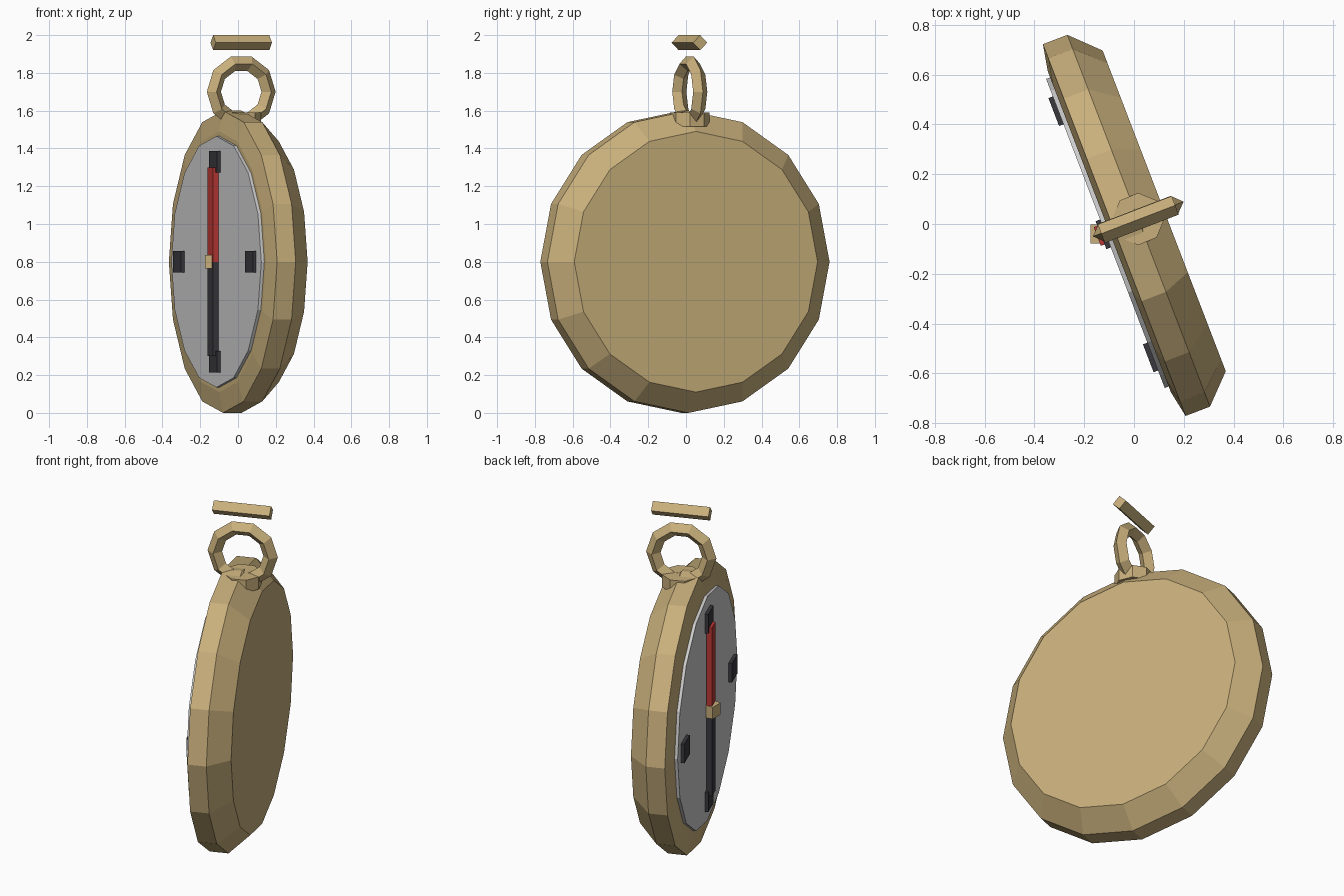
import bpy, bmesh, math
from mathutils import Matrix, Vector

if "Cube" in bpy.data.objects:
    bpy.data.objects.remove(bpy.data.objects["Cube"])

# Whole compass is turned about z; locally the dial faces -y
TURN = Matrix.Translation((0, 0.006, 0)) @ Matrix.Rotation(math.radians(-69), 4, 'Z')
CZ = 0.8


def material(name, rgb):
    m = bpy.data.materials.new(name)
    m.diffuse_color = (*rgb, 1)
    m.use_nodes = True
    m.node_tree.nodes["Principled BSDF"].inputs["Base Color"].default_value = m.diffuse_color
    return m


BRASS = material("brass", (0.58, 0.43, 0.20))
RED = material("red_paint", (0.50, 0.04, 0.035))
DARK = material("dark_paint", (0.04, 0.04, 0.048))


def finish(name, bm, matrix, mat):
    bmesh.ops.recalc_face_normals(bm, faces=bm.faces)
    me = bpy.data.meshes.new(name)
    bm.to_mesh(me)
    bm.free()
    if mat:
        me.materials.append(mat)
    ob = bpy.data.objects.new(name, me)
    ob.matrix_world = matrix
    bpy.context.collection.objects.link(ob)
    return ob


def lathe(name, profile, sides, matrix, mat=None, loop=False):
    """Turn (radius, y) points around y; capped ends unless looped."""
    bm = bmesh.new()
    rings = []
    for r, y in profile:
        angles = [2 * math.pi * i / sides for i in range(sides)]
        rings.append([bm.verts.new((r * math.cos(a), y, r * math.sin(a))) for a in angles])
    pairs = list(zip(rings, rings[1:]))
    if loop:
        pairs.append((rings[-1], rings[0]))
    else:
        bm.faces.new(rings[0])
        bm.faces.new(rings[-1])
    for a, b in pairs:
        for i in range(sides):
            j = (i + 1) % sides
            bm.faces.new((a[i], a[j], b[j], b[i]))
    return finish(name, bm, matrix, mat)


def box(name, centre, size, mat, frame=TURN):
    bm = bmesh.new()
    bmesh.ops.create_cube(bm, size=1)
    bmesh.ops.scale(bm, vec=Vector(size), verts=bm.verts)
    return finish(name, bm, frame @ Matrix.Translation(centre), mat)


def at(x, y, z):
    return TURN @ Matrix.Translation((x, y, z))


# Case and dial
lathe("case", [(0.69, 0.13), (0.8, 0.02), (0.8, -0.085), (0.69, -0.106)], 16, at(0, 0, CZ), BRASS)
lathe("dial", [(0.665, -0.09), (0.665, -0.123)], 16, at(0, 0, CZ))

# Four direction marks
for name, dx, dz in (("north", 0, 1), ("south", 0, -1), ("east", 1, 0), ("west", -1, 0)):
    box(name + "_mark", (dx * 0.53, -0.131, CZ + dz * 0.53), (0.12, 0.022, 0.114), DARK)

# Needle halves and hub
box("needle_north", (0, -0.142, CZ + 0.25), (0.08, 0.032, 0.5), RED)
box("needle_south", (0, -0.142, CZ - 0.25), (0.08, 0.032, 0.5), DARK)
box("needle_hub", (-0.14, -0.04, CZ), (0.068, 0.075, 0.07), BRASS, Matrix.Identity(4))

# Crown, hanging ring and bar above
lathe("crown", [(0.105, -0.037), (0.105, 0.037)], 8,
      Matrix.Translation((0.017, 0.02, 1.553)) @ Matrix.Rotation(math.pi / 2, 4, 'X'), BRASS)
lathe("hanging_ring", [(0.195, 0), (0.155, 0.04), (0.115, 0), (0.155, -0.04)], 10,
      Matrix.Translation((0.017, 0.02, 1.70)) @ Matrix.Rotation(math.radians(21), 4, 'Z'),
      BRASS, loop=True)
lathe("top_bar", [(0.04, -0.159), (0.04, 0.159)], 4,
      Matrix.Translation((0.017, 0.018, 1.96)) @ Matrix.Rotation(math.radians(-69), 4, 'Z'), BRASS)
